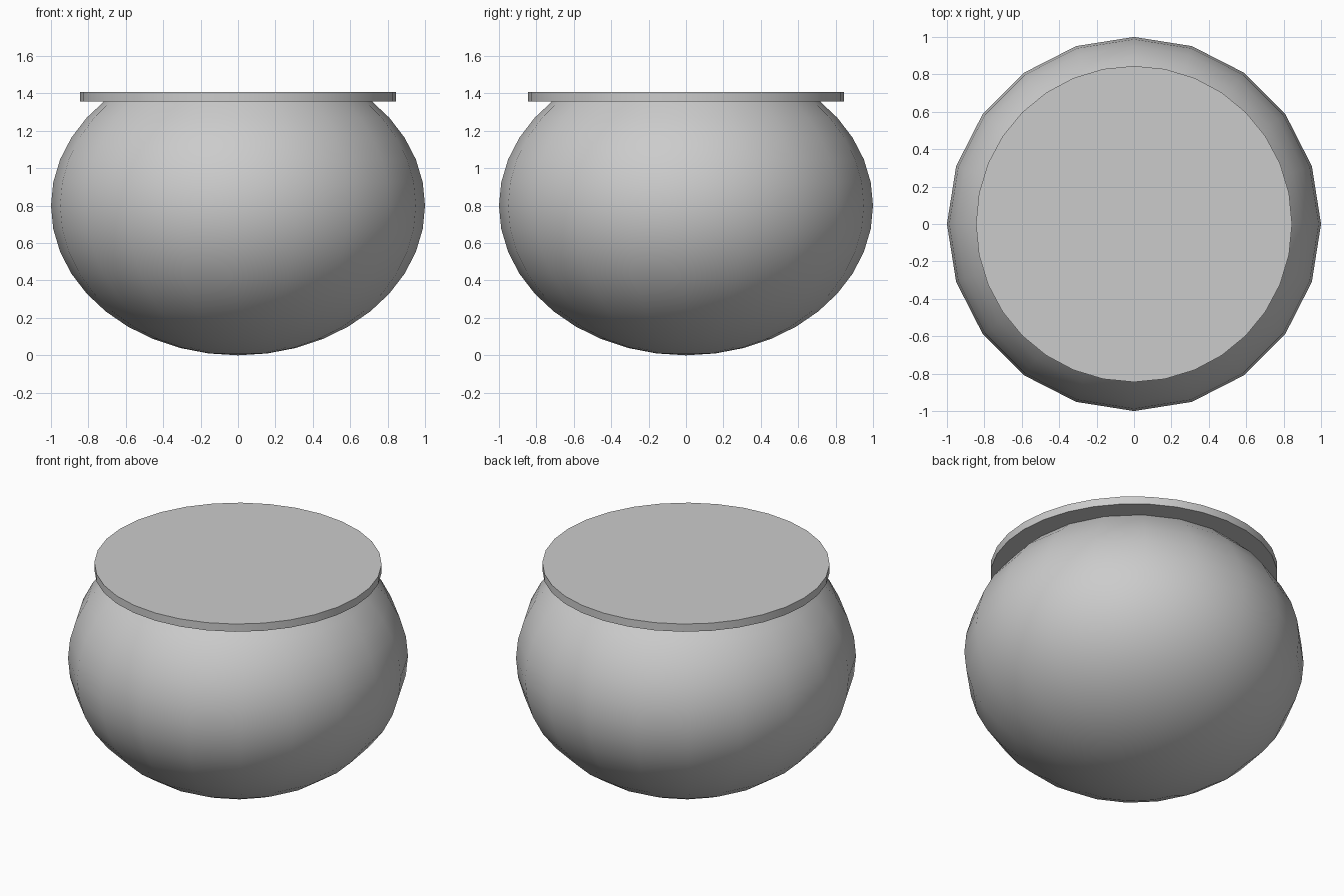
import bpy, bmesh
from math import radians

if "Cube" in bpy.data.objects:
    bpy.data.objects.remove(bpy.data.objects["Cube"])


def finish(obj, name):
    obj.name = name
    bpy.context.view_layer.objects.active = obj
    obj.select_set(True)
    bpy.ops.object.shade_smooth_by_angle(angle=radians(35))
    obj.select_set(False)


# Bowl: squashed sphere, open above the 45 degree ring
bpy.ops.mesh.primitive_uv_sphere_add(segments=20, ring_count=20, radius=1)
bowl = bpy.context.object
bm = bmesh.new()
bm.from_mesh(bowl.data)
bmesh.ops.delete(bm, geom=[v for v in bm.verts if v.co.z > 0.72], context='VERTS')
for v in bm.verts:
    v.co.z = v.co.z * 0.8 + 0.8
bm.to_mesh(bowl.data)
bm.free()
finish(bowl, "bowl")

# Lid: thin flat disc overhanging the bowl's mouth
bpy.ops.mesh.primitive_cylinder_add(vertices=32, radius=0.845, depth=0.05,
                                    location=(0, 0, 1.382))
finish(bpy.context.object, "lid")
